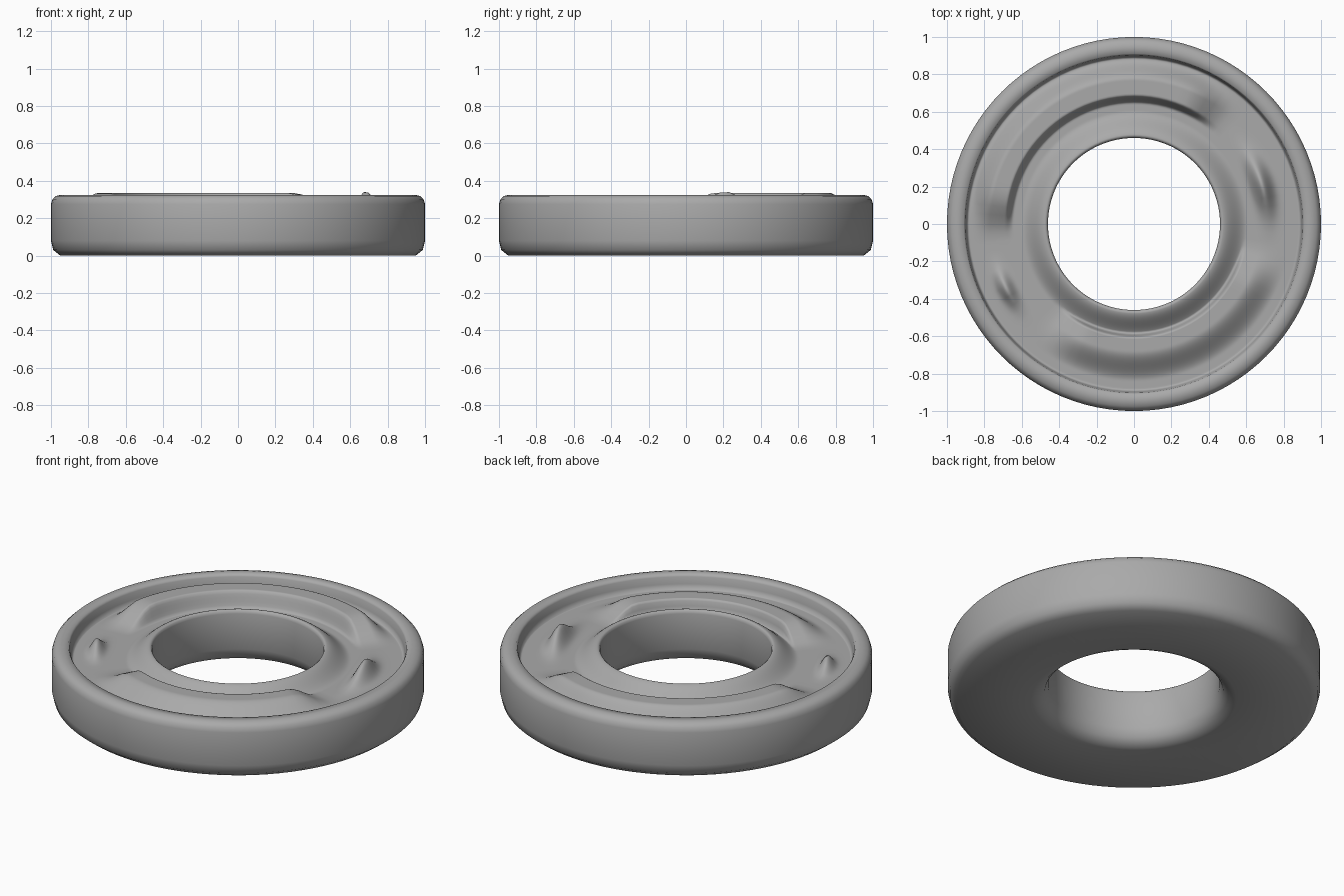
import bpy, bmesh, math

old = bpy.data.objects.get("Cube")
if old:
    bpy.data.objects.remove(old)

SEGMENTS = 96
TOP_RINGS = 64
FLOOR = 0.242


def step(lo, hi, v):
    """Smooth ramp from 0 to 1."""
    t = min(max((v - lo) / (hi - lo), 0), 1)
    return t * t * (3 - 2 * t)


def arc(angle, middle, half, fade):
    """1 inside an arc of degrees, fading to 0 at both ends."""
    off = abs((angle - middle + 180) % 360 - 180)
    return 1 - step(half - fade, half + fade, off)


def detent(angle, r, middle, radius, length, width):
    """Small elongated bump."""
    off = (angle - middle + 180) % 360 - 180
    return math.exp(-(off / length) ** 2 - ((r - radius) / width) ** 2)


def top_height(angle, r):
    lip = (0.32 - FLOOR) * (1 - step(0.47, 0.605, r))
    rim = (0.325 - FLOOR) * step(0.888, 0.908, r)
    back_cam = ((0.335 - FLOOR) * arc(angle, 117, 59, 9)
                * step(0.645, 0.69, r) * (1 - step(0.77, 0.885, r)))
    front_cam = ((0.322 - FLOOR) * arc(angle, 289, 51, 9)
                 * step(0.582, 0.608, r) * (1 - step(0.68, 0.84, r)))
    bumps = (0.1 * detent(angle, r, 17, 0.715, 11, 0.045)
             + 0.075 * detent(angle, r, 207, 0.765, 6, 0.036))
    return FLOOR + max(lip, rim, back_cam, front_cam, bumps)


# Cross-section loop: carved top, rounded outside, flat base, flared bore
section = [(0.472 + 0.438 * i / TOP_RINGS, None) for i in range(TOP_RINGS + 1)]
section += [(0.95, 0.325), (0.975, 0.318), (0.992, 0.302), (1, 0.275),
            (1, 0.08), (0.988, 0.03), (0.95, 0),
            (0.55, 0), (0.53, 0.005), (0.505, 0.016), (0.48, 0.04),
            (0.46, 0.09), (0.46, 0.3), (0.464, 0.314)]

bm = bmesh.new()
rings = []
for r, z in section:
    ring = []
    for s in range(SEGMENTS):
        a = math.tau * s / SEGMENTS
        height = top_height(math.degrees(a), r) if z is None else z
        ring.append(bm.verts.new((r * math.cos(a), r * math.sin(a), height)))
    rings.append(ring)

for i, ring in enumerate(rings):
    following = rings[(i + 1) % len(rings)]
    for s in range(SEGMENTS):
        n = (s + 1) % SEGMENTS
        bm.faces.new((ring[s], following[s], following[n], ring[n]))
bmesh.ops.recalc_face_normals(bm, faces=bm.faces)

mesh = bpy.data.meshes.new("cam_ring")
bm.to_mesh(mesh)
bm.free()
cam_ring = bpy.data.objects.new("cam_ring", mesh)
bpy.context.collection.objects.link(cam_ring)

# Plain grey material
grey = bpy.data.materials.new("grey")
grey.use_nodes = True
colour = (0.4, 0.4, 0.4, 1)
grey.diffuse_color = colour
grey.node_tree.nodes["Principled BSDF"].inputs["Base Color"].default_value = colour
mesh.materials.append(grey)

# Smooth shading
for polygon in mesh.polygons:
    polygon.use_smooth = True
